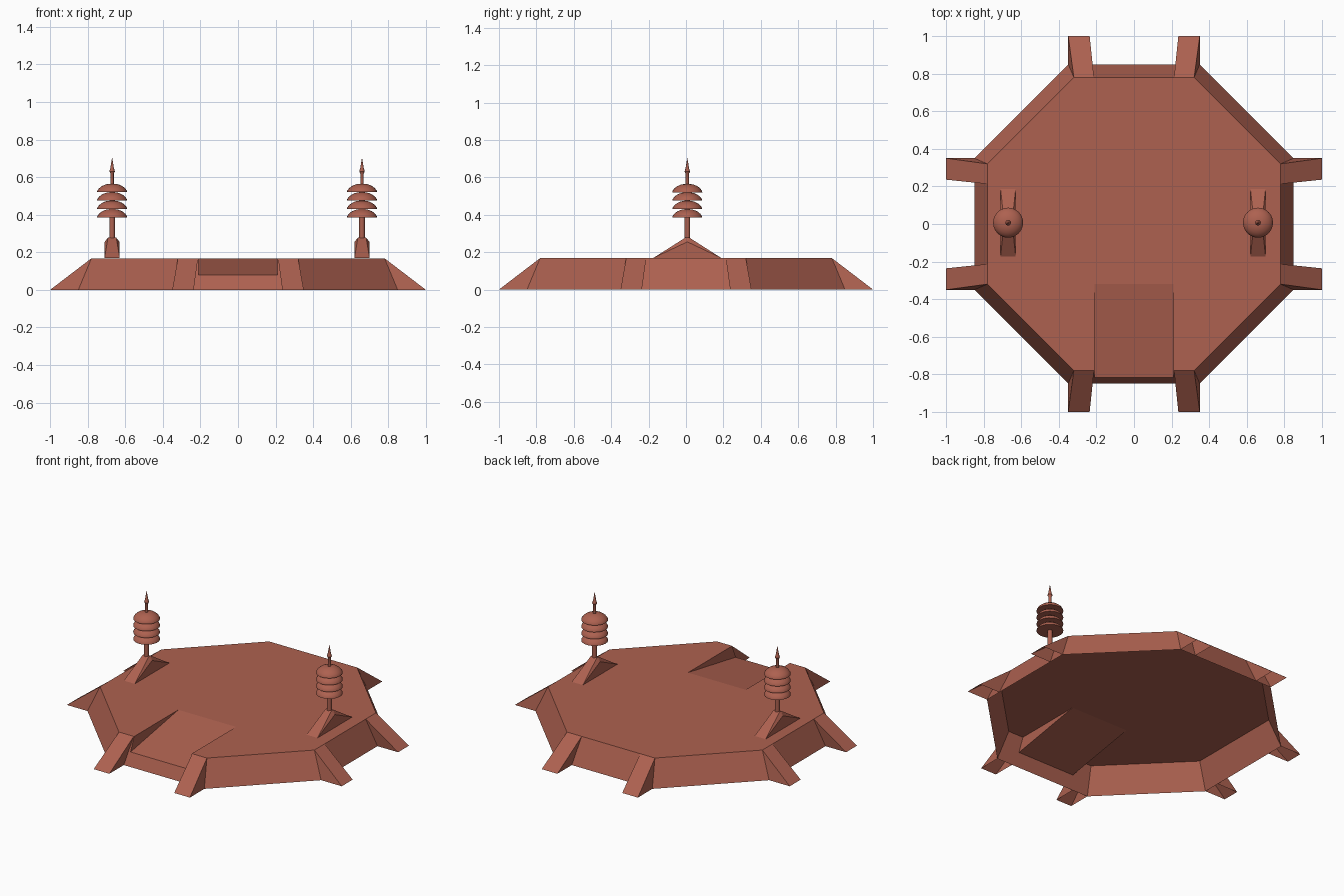
import bpy, bmesh, math
from mathutils import Matrix, Vector

if "Cube" in bpy.data.objects:
    bpy.data.objects.remove(bpy.data.objects["Cube"])

clay = bpy.data.materials.new("terracotta")
clay.diffuse_color = (0.42, 0.12, 0.08, 1)
clay.use_nodes = True
clay.node_tree.nodes["Principled BSDF"].inputs["Base Color"].default_value = clay.diffuse_color

H = 0.168            # deck height
TOP, BOT = 0.78, 0.85  # half widths of the deck and its foot line


def finish(bm, name, smooth=False, recalc=True):
    if recalc:
        bmesh.ops.recalc_face_normals(bm, faces=bm.faces)
    mesh = bpy.data.meshes.new(name)
    bm.to_mesh(mesh)
    bm.free()
    ob = bpy.data.objects.new(name, mesh)
    bpy.context.collection.objects.link(ob)
    mesh.materials.append(clay)
    if smooth:
        bpy.ops.object.select_all(action='DESELECT')
        ob.select_set(True)
        bpy.context.view_layer.objects.active = ob
        bpy.ops.object.shade_smooth_by_angle(angle=math.radians(35))
    return ob


def octagon(a, b, z):
    """Corners counter-clockwise, starting at the front left."""
    return [Vector((x, y, z)) for x, y in
            [(-b, -a), (b, -a), (a, -b), (a, b), (b, a), (-b, a), (-a, b), (-a, -b)]]


# Octagonal platform: open underneath, with a sunken ramp at the front
bm = bmesh.new()
top = [bm.verts.new(p) for p in octagon(TOP, 0.32, H)]
bot = [bm.verts.new(p) for p in octagon(BOT, 0.35, 0)]
RW, RZ = 0.21, 0.08
ry = -BOT + (BOT - TOP) * RZ / H
inner = [bm.verts.new((s * RW, -0.32, H)) for s in (-1, 1)]
edge = [bm.verts.new((s * RW, -TOP, H)) for s in (-1, 1)]
lip = [bm.verts.new((s * RW, ry, RZ)) for s in (-1, 1)]
bm.faces.new([top[0], edge[0], inner[0], inner[1], edge[1]] + top[1:])
bm.faces.new([bot[0], bot[1], top[1], edge[1], lip[1], lip[0], edge[0], top[0]])
for i in range(1, 8):
    j = (i + 1) % 8
    bm.faces.new([bot[i], bot[j], top[j], top[i]])
bm.faces.new([lip[0], lip[1], inner[1], inner[0]])
for k in (0, 1):
    bm.faces.new([inner[k], edge[k], lip[k]])
finish(bm, "platform")

# Eight sloping buttress feet, a pair on each main side
bm = bmesh.new()
for quarter in range(4):
    rot = Matrix.Rotation(quarter * math.pi / 2, 3, 'Z')
    for s in (-1, 1):
        def v(x, y, z):
            return bm.verts.new(rot @ Vector((s * x, -y, z)))
        to, ti = v(0.32, TOP, H), v(0.213, TOP, H)
        fo, fi = v(0.35, 1.0, 0), v(0.236, 1.0, 0)
        wo, wi = v(0.35, BOT, 0), v(0.236, BOT, 0)
        bm.faces.new([to, ti, fi, fo])
        bm.faces.new([to, fo, wo])
        bm.faces.new([ti, wi, fi])
finish(bm, "buttress_feet")


def lathe(name, profile, x, y, segments=24):
    """Spin a list of (radius, z) points around a vertical axis."""
    bm = bmesh.new()
    vs = [bm.verts.new((r, 0, z)) for r, z in profile]
    edges = [bm.edges.new(p) for p in zip(vs, vs[1:])]
    bmesh.ops.spin(bm, geom=vs + edges, cent=(0, 0, 0), axis=(0, 0, 1),
                   angle=2 * math.pi, steps=segments, use_duplicate=False)
    bmesh.ops.remove_doubles(bm, verts=bm.verts, dist=1e-5)
    bmesh.ops.translate(bm, verts=bm.verts, vec=(x, y, 0))
    return finish(bm, name, True)


# Two tiered beacon posts
for side, cx in (("left", -0.67), ("right", 0.66)):
    cy = 0.007
    # wedge mount with chamfered ridge
    bm = bmesh.new()
    for s in (-1, 1):
        for p in [(0.04, -0.18, 0.17), (0.04, 0.18, 0.17),
                  (0.04, 0, 0.255), (0.022, -0.01, 0.278), (0.022, 0.01, 0.278)]:
            bm.verts.new((cx + s * p[0], cy + p[1], p[2]))
    bmesh.ops.convex_hull(bm, input=bm.verts)
    finish(bm, side + "_wedge_mount")
    # pole and pointed finial
    lathe(side + "_pole", [(0, 0.25), (0.015, 0.25), (0.015, 0.56), (0.009, 0.56),
                           (0.009, 0.62), (0.015, 0.63), (0.009, 0.65),
                           (0.006, 0.67), (0, 0.705)], cx, cy, 16)
    # stacked domed caps
    for n in range(4):
        z = 0.385 + n * 0.045
        dome = [(0.08, 0), (0.079, 0.007), (0.07, 0.02), (0.055, 0.032),
                (0.035, 0.041), (0.018, 0.044), (0, 0.045)]
        lathe(f"{side}_cap_{n + 1}", [(0, z)] + [(r, z + h) for r, h in dome], cx, cy)
